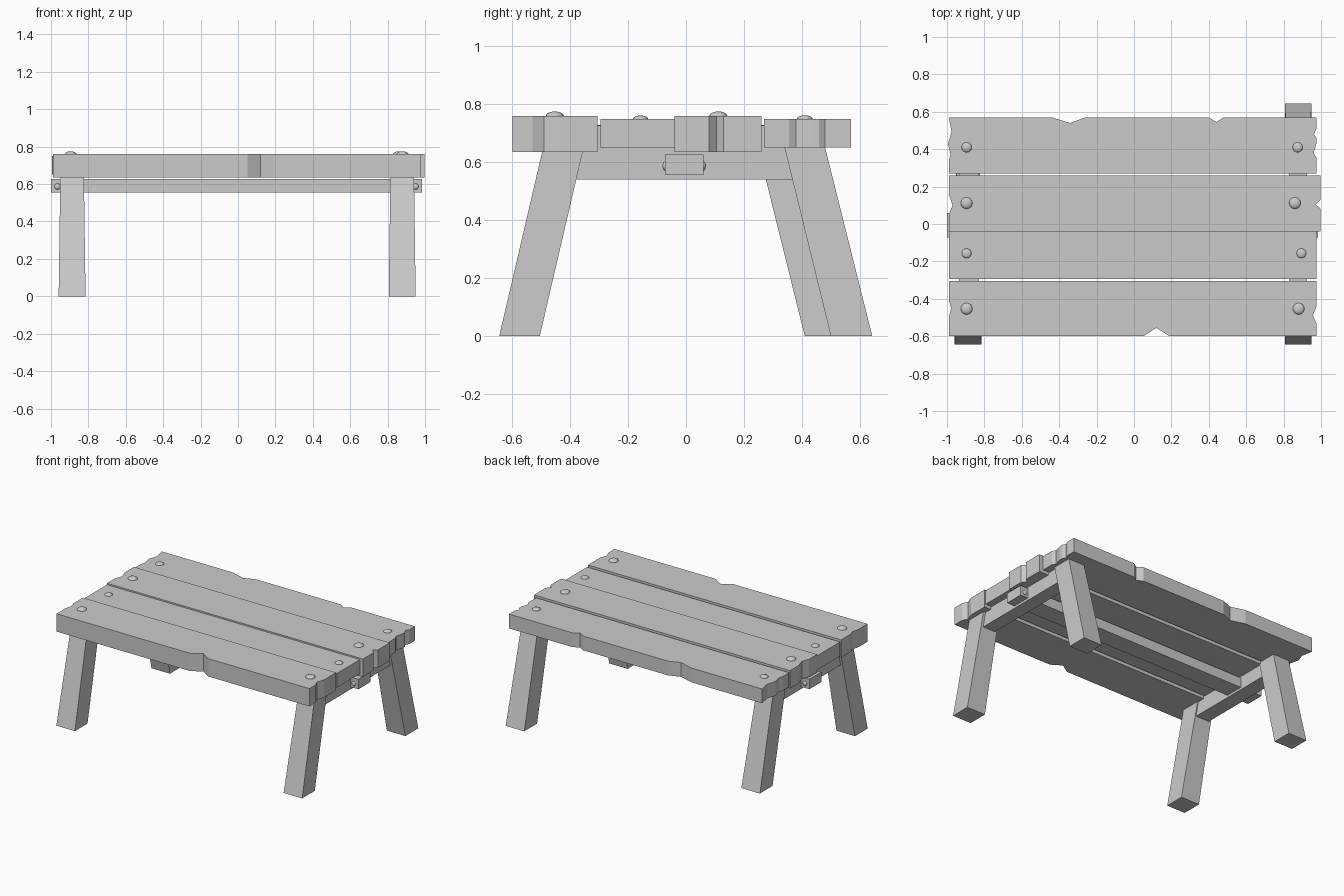
import bpy, bmesh
from mathutils import Vector

if "Cube" in bpy.data.objects:
    bpy.data.objects.remove(bpy.data.objects["Cube"])


def make_object(name, bm):
    bmesh.ops.recalc_face_normals(bm, faces=bm.faces[:])
    me = bpy.data.meshes.new(name)
    bm.to_mesh(me)
    bm.free()
    ob = bpy.data.objects.new(name, me)
    bpy.context.collection.objects.link(ob)
    return ob


def loft(name, bottom, top):
    """Solid between two matching outlines."""
    bm = bmesh.new()
    a = [bm.verts.new(p) for p in bottom]
    b = [bm.verts.new(p) for p in top]
    n = len(a)
    bm.faces.new(a[::-1])
    bm.faces.new(b)
    for i in range(n):
        j = (i + 1) % n
        bm.faces.new((a[i], a[j], b[j], b[i]))
    return make_object(name, bm)


def rect(x0, x1, y0, y1, z):
    return [(x0, y0, z), (x1, y0, z), (x1, y1, z), (x0, y1, z)]


def box(name, x0, x1, y0, y1, z0, z1):
    return loft(name, rect(x0, x1, y0, y1, z0), rect(x0, x1, y0, y1, z1))


def plank(name, outline, z0, z1):
    return loft(name, [(x, y, z0) for x, y in outline], [(x, y, z1) for x, y in outline])


def peg(name, loc, scale):
    bm = bmesh.new()
    bmesh.ops.create_uvsphere(bm, u_segments=16, v_segments=10, radius=1)
    for v in bm.verts:
        v.co = Vector(loc) + Vector(v.co[i] * scale[i] for i in range(3))
    for f in bm.faces:
        f.smooth = True
    return make_object(name, bm)


# Table-top planks, with chipped edges (outlines run counter-clockwise)
plank("plank_back", [
    (-.99, .27), (.975, .27), (.975, .355), (.96, .38), (.975, .43), (.975, .46),
    (.962, .48), (.975, .51), (.975, .57), (.48, .57), (.44, .545), (.40, .57),
    (-.26, .57), (-.34, .54), (-.44, .57), (-.99, .57), (-.975, .49), (-.995, .43),
    (-.98, .37), (-.99, .34)], .65, .75)
plank("plank_mid_back", [
    (-.99, -.04), (.998, -.04), (.998, .08), (.972, .105), (.998, .13), (.998, .26),
    (-.99, .26), (-.99, .16), (-.97, .10), (-.99, .05)], .635, .76)
plank("plank_mid_front", [
    (-.99, -.295), (.975, -.295), (.975, -.035), (-.99, -.035)], .65, .75)
plank("plank_front", [
    (-.99, -.60), (.05, -.60), (.12, -.555), (.19, -.60), (.975, -.60), (.975, -.53),
    (.957, -.49), (.975, -.44), (.975, -.305), (-.99, -.305), (-.99, -.41),
    (-.978, -.45), (-.99, -.50)], .635, .76)

# Domed pegs on the planks
for name, xl, xr, y, z, r, h in (
        ("back", -.895, .875, .41, .75, .027, .012),
        ("mid_back", -.895, .86, .112, .76, .031, .015),
        ("mid_front", -.895, .895, -.157, .75, .026, .011),
        ("front", -.895, .88, -.453, .76, .031, .015)):
    for side, x in (("left", xl), ("right", xr)):
        peg(f"peg_{name}_{side}", (x, y, z), (r, r, h))

# Splayed legs: outer and inner y at the floor and at the top
for name, xc, y0, y1, t0, t1 in (
        ("front_left_leg", -.887, -.645, -.505, -.493, -.353),
        ("front_right_leg", .878, -.645, -.505, -.493, -.353),
        ("back_right_leg", .878, .50, .643, .34, .48),
        ("back_left_leg", -.887, .41, .55, .248, .388)):
    loft(name, rect(xc - .072, xc + .072, y0, y1, 0),
         rect(xc - .063, xc + .063, t0, t1, .652))

# Cross beams joining each leg pair
box("left_cross_beam", -.935, -.83, -.40, .30, .54, .728)
box("right_cross_beam", .828, .925, -.40, .39, .54, .726)

# Long stretcher and its side pegs
box("stretcher", -1, .985, -.072, .06, .556, .626)
for side, x in (("left", -.965), ("right", .95)):
    for face, y in (("front", -.072), ("back", .06)):
        peg(f"stretcher_peg_{side}_{face}", (x, y, .587), (.016, .009, .016))
